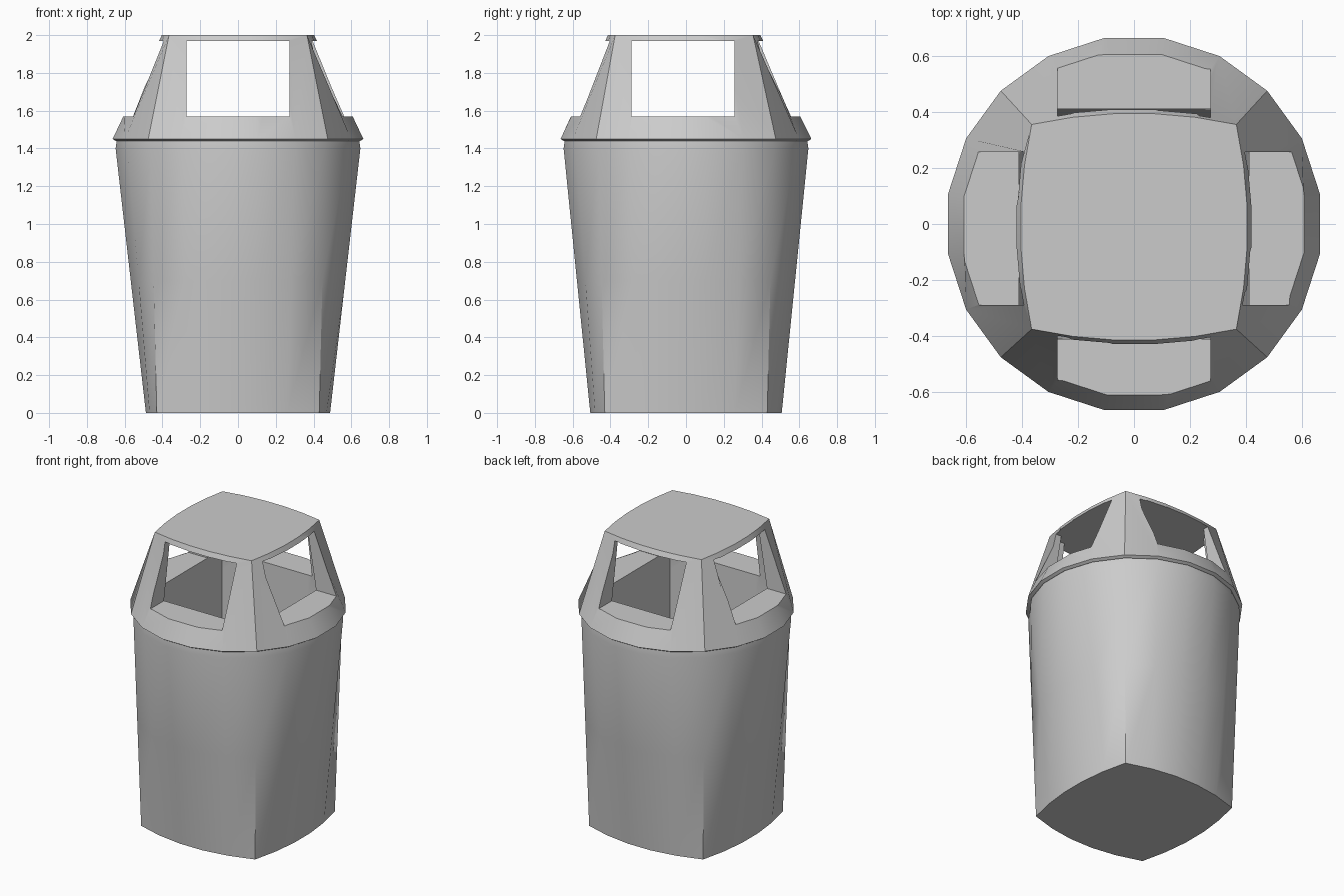
import bpy, bmesh, math
from mathutils import Vector

if "Cube" in bpy.data.objects:
    bpy.data.objects.remove(bpy.data.objects["Cube"])

def circle(r, z):
    return [Vector((r * math.cos(math.radians(-45 + 18 * i)),
                    r * math.sin(math.radians(-45 + 18 * i)), z)) for i in range(20)]

def square(cx, cy, ex, ey, z, dy=0.0):
    """Square with corners at cx, cy whose sides bulge out to ex, ey (5 segments a side)."""
    pts = []
    for side in range(4):
        for i in range(5):
            u = -1 + 0.4 * i
            k = 1 - u * u
            bx, by = cx + (ex - cx) * k, cy + (ey - cy) * k
            x, y = [(bx, cy * u), (-cx * u, by), (-bx, -cy * u), (cx * u, -by)][side]
            pts.append(Vector((x, y + dy, z)))
    return pts

def loft(name, rings):
    bm = bmesh.new()
    vs = [[bm.verts.new(p) for p in r] for r in rings]
    for a, b in zip(vs, vs[1:]):
        for i in range(20):
            j = (i + 1) % 20
            bm.faces.new((a[i], a[j], b[j], b[i]))
    bm.faces.new(vs[0][::-1])
    bm.faces.new(vs[-1])
    bmesh.ops.recalc_face_normals(bm, faces=bm.faces)
    me = bpy.data.meshes.new(name)
    bm.to_mesh(me)
    bm.free()
    ob = bpy.data.objects.new(name, me)
    bpy.context.collection.objects.link(ob)
    return ob

def box(name, lo, hi):
    bpy.ops.mesh.primitive_cube_add(size=1, location=[(a + b) / 2 for a, b in zip(lo, hi)])
    ob = bpy.context.object
    ob.name = name
    ob.scale = [b - a for a, b in zip(lo, hi)]
    ob.hide_render = True
    bpy.ops.object.transform_apply(location=False, rotation=False, scale=True)
    return ob

def cut(ob, cutters):
    bpy.ops.object.select_all(action='DESELECT')
    ob.select_set(True)
    bpy.context.view_layer.objects.active = ob
    for c in cutters:
        m = ob.modifiers.new("cut", 'BOOLEAN')
        m.operation = 'DIFFERENCE'
        m.solver = 'EXACT'
        m.object = c
        bpy.ops.object.modifier_apply(modifier=m.name)
    bpy.ops.object.shade_smooth_by_angle(angle=math.radians(30))

# Body: bulged square foot blending into a round top, with a short neck
foot, top = square(0.43, 0.43, 0.49, 0.51, 0), circle(0.656, 1.4)
body = loft("bin_body", [
    foot,
    [a.lerp(b, 0.5) for a, b in zip(foot, top)],
    top,
    circle(0.648, 1.455)])

# Lid: round lip blending into a bulged square roof
lid = loft("bin_lid", [
    circle(0.656, 1.44),
    circle(0.672, 1.45),
    square(0.365, 0.365, 0.405, 0.405, 2.0, -0.01)])

# Hollow inside and the four openings
pit = loft("pit_cutter", [
    square(0.375, 0.375, 0.375, 0.375, 0.05),
    square(0.41, 0.41, 0.41, 0.41, 1.57),
    square(0.345, 0.345, 0.345, 0.345, 1.968)])
pit.hide_render = True
front_back = box("front_back_cutter", (-0.272, -1, 1.57), (0.272, 1, 1.968))
left_right = box("side_cutter", (-1, -0.288, 1.57), (1, 0.257, 1.968))

cut(body, [pit])
cut(lid, [pit, front_back, left_right])
for c in (pit, front_back, left_right):
    bpy.data.objects.remove(c, do_unlink=True)
